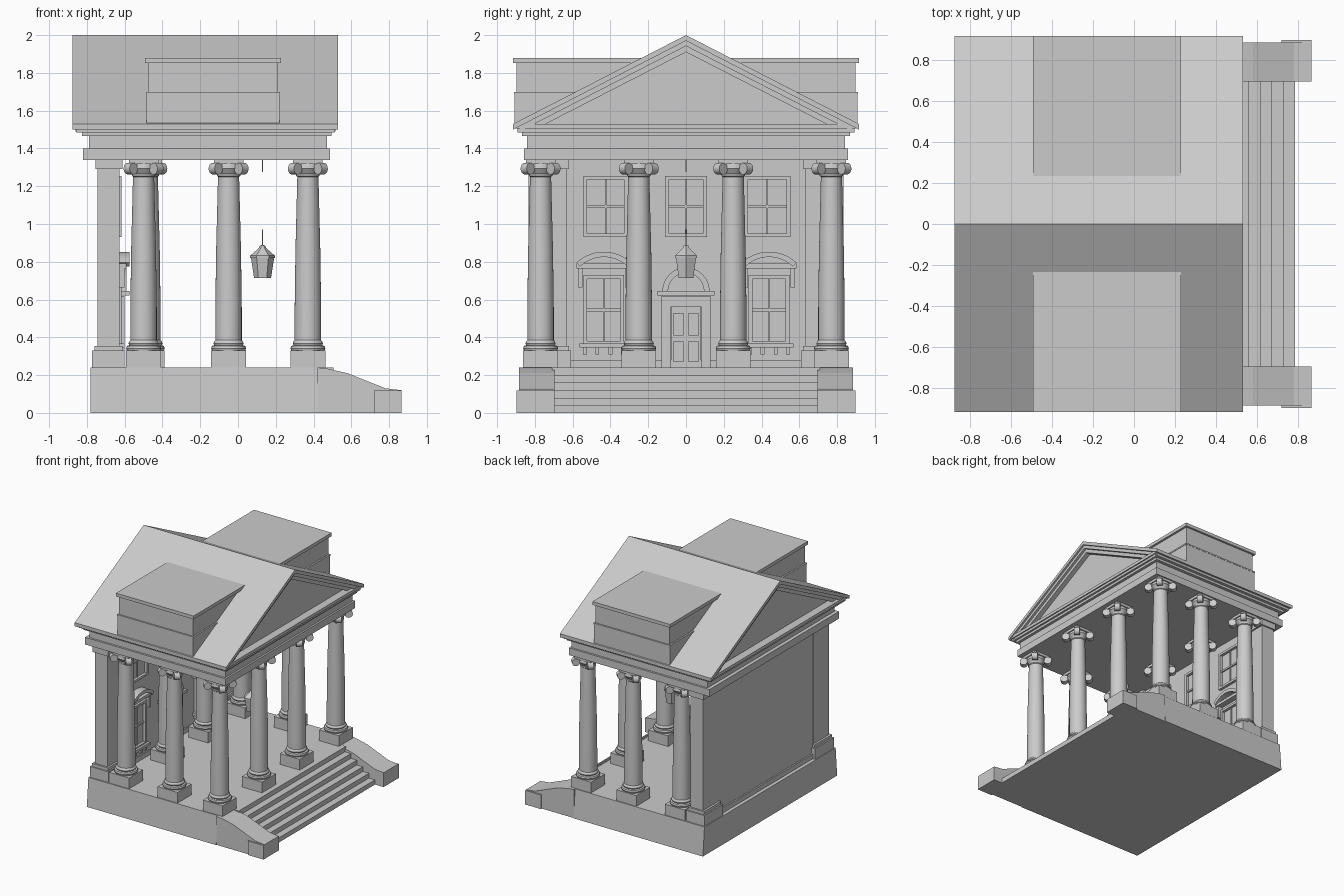
import bpy, bmesh
from math import sin, cos, pi, asin
from mathutils import Matrix, Vector

old = bpy.data.objects.get("Cube")
if old:
    bpy.data.objects.remove(old, do_unlink=True)

stone = bpy.data.materials.new("pale_grey_stone")
stone.use_nodes = True
GREY = (0.6, 0.6, 0.6, 1)
stone.diffuse_color = GREY
stone.node_tree.nodes["Principled BSDF"].inputs["Base Color"].default_value = GREY


def finish(name, bm, smooth=False):
    bmesh.ops.recalc_face_normals(bm, faces=bm.faces)
    mesh = bpy.data.meshes.new(name)
    bm.to_mesh(mesh)
    bm.free()
    mesh.materials.append(stone)
    ob = bpy.data.objects.new(name, mesh)
    bpy.context.collection.objects.link(ob)
    if smooth:
        bpy.ops.object.select_all(action='DESELECT')
        ob.select_set(True)
        bpy.context.view_layer.objects.active = ob
        bpy.ops.object.shade_smooth_by_angle(angle=0.6)
    return ob


def copy_at(ob, name, x, y):
    dup = bpy.data.objects.new(name, ob.data)
    dup.location = (x, y, 0)
    bpy.context.collection.objects.link(dup)


def extrude(name, pts, vec):
    """Extrude a planar outline along a vector."""
    bm = bmesh.new()
    face = bm.faces.new([bm.verts.new(p) for p in pts])
    new = bmesh.ops.extrude_face_region(bm, geom=[face])["geom"]
    bmesh.ops.translate(bm, verts=[v for v in new if isinstance(v, bmesh.types.BMVert)], vec=vec)
    if not face.is_valid or len(bm.faces) < len(pts) + 2:
        bm.faces.new([v for v in bm.verts][:len(pts)])
    return finish(name, bm)


def prism_x(name, yz, x0, x1):
    return extrude(name, [(x0, y, z) for y, z in yz], (x1 - x0, 0, 0))


def prism_y(name, xz, y0, y1):
    return extrude(name, [(x, y0, z) for x, z in xz], (0, y1 - y0, 0))


def box(name, x0, x1, y0, y1, z0, z1):
    return prism_x(name, [(y0, z0), (y1, z0), (y1, z1), (y0, z1)], x0, x1)


def lathe(name, profile, x=0, y=0, sides=32, smooth=True):
    bm = bmesh.new()
    verts = [bm.verts.new((r, 0, z)) for r, z in profile]
    edges = [bm.edges.new(e) for e in zip(verts, verts[1:])]
    bmesh.ops.spin(bm, geom=verts + edges, cent=(0, 0, 0), axis=(0, 0, 1),
                   angle=2 * pi, steps=sides)
    bmesh.ops.remove_doubles(bm, verts=bm.verts, dist=0.0005)
    bmesh.ops.translate(bm, verts=bm.verts, vec=(x, y, 0))
    return finish(name, bm, smooth)


def arch(name, yc, zc, r, t, half, x0, x1, n=16):
    """Curved band, half angle measured from straight up."""
    angles = [-half + 2 * half * i / n for i in range(n + 1)]
    outer = [(yc + r * sin(a), zc + r * cos(a)) for a in angles]
    inner = [(yc + (r - t) * sin(a), zc + (r - t) * cos(a)) for a in reversed(angles)]
    return prism_x(name, outer + inner, x0, x1)


# Platform, stairs and sloping cheek walls
TOP = 0.24
prism_x("platform", [(-.89, 0), (.89, 0), (.87, TOP), (-.87, TOP)], -.78, .42)
STEPS, RUN, RISE = 6, .056, TOP / 6
stair = [(.4, 0), (.4, TOP)]
for i in range(STEPS):
    x = .505 + i * RUN
    stair += [(x, TOP - i * RISE), (x, TOP - (i + 1) * RISE)]
prism_y("stairs", stair, -.71, .71)
slope = [(.42, 0), (.42, TOP), (.47, .235), (.58, .21), (.78, .13), (.865, .12), (.865, 0)]
for s, side in ((1, "left"), (-1, "right")):
    cheek = prism_y("cheek_wall_" + side, slope, s * .695, s * .885)
    prism_y("cheek_foot_" + side, [(.72, 0), (.72, .118), (.865, .118), (.865, 0)], s * .705, s * .897)

# Columns: plinth, turned shaft, four diagonal scrolls and abacus
shaft = lathe("column_shaft", [(0, .33), (.088, .33), (.092, .342), (.088, .354), (.076, .358),
                               (.08, .368), (.076, .378), (.07, .385), (.07, .55), (.066, .85),
                               (.056, 1.25), (.062, 1.255), (.062, 1.265), (.057, 1.268),
                               (.075, 1.295), (.07, 1.32), (0, 1.32)])
plinth = box("column_plinth", -.092, .092, -.092, .092, TOP, .33)
abacus = box("column_abacus", -.078, .078, -.078, .078, 1.318, 1.342)
bm = bmesh.new()
for k in range(4):
    turn = Matrix.Rotation(pi / 4 + k * pi / 2, 4, 'Z')
    place = turn @ Matrix.Translation((.096, 0, 1.293)) @ Matrix.Rotation(pi / 2, 4, 'X')
    bmesh.ops.create_cone(bm, cap_ends=True, segments=16, radius1=.031, radius2=.031,
                          depth=.045, matrix=place)
    bmesh.ops.create_cube(bm, size=1, matrix=turn @ Matrix.Translation((.055, 0, 1.308))
                          @ Matrix.Diagonal((.09, .036, .024, 1)))
scrolls = finish("column_scrolls", bm, True)
spots = [(.37, -.77), (.37, -.25), (.37, .25), (.37, .77), (-.05, -.77), (-.05, .77),
         (-.5, -.77), (-.5, .77), (-.48, -.25), (-.48, .25)]
for part in (shaft, plinth, abacus, scrolls):
    for i, (x, y) in enumerate(spots[1:]):
        copy_at(part, "%s_%d" % (part.name, i + 2), x, y)
    part.location = (spots[0][0], spots[0][1], 0)

# Rear wall with corner piers
box("rear_wall", -.738, -.64, -.82, .82, TOP, 1.345)
box("rear_wall_base", -.75, -.63, -.8, .8, TOP, .28)
for s, side in ((1, "left"), (-1, "right")):
    box("pier_" + side, -.743, -.627, s * .63, s * .835, .33, 1.345)
    box("pier_plinth_" + side, -.772, -.6, s * .61, s * .86, TOP, .33)
    box("pier_base_" + side, -.76, -.612, s * .62, s * .85, .33, .355)
    box("pier_capital_" + side, -.755, -.612, s * .62, s * .848, 1.29, 1.345)

# Entablature
box("architrave", -.82, .487, -.858, .858, 1.34, 1.4)
box("frieze", -.79, .472, -.842, .842, 1.4, 1.47)
box("cornice_lower", -.825, .495, -.868, .868, 1.465, 1.485)
box("cornice_upper", -.855, .512, -.893, .893, 1.485, 1.51)
box("cornice_top", -.868, .522, -.905, .905, 1.505, 1.53)


# Gable roof, raking mouldings and recessed tympanum
def rake(name, w, z_eave, z_peak, t, x0, x1):
    prism_x(name, [(w, z_eave), (0, z_peak), (-w, z_eave), (-w, z_eave - t),
                   (0, z_peak - t), (w, z_eave - t)], x0, x1)


rake("roof_slab", .915, 1.53, 2.0, .03, -.875, .53)
rake("raking_moulding_outer", .88, 1.52, 1.972, .03, -.86, .515)
rake("raking_moulding_inner", .83, 1.52, 1.945, .035, -.84, .495)
prism_x("tympanum", [(-.85, 1.515), (.85, 1.515), (0, 1.95)], -.8, .455)

# Attic blocks set into both roof slopes
for s, side in ((1, "left"), (-1, "right")):
    box("attic_lower_" + side, -.485, .22, s * .2, s * .908, 1.525, 1.69)
    box("attic_upper_" + side, -.475, .21, s * .2, s * .898, 1.69, 1.855)
    box("attic_band_" + side, -.488, .223, s * .2, s * .91, 1.688, 1.7)
    box("attic_cap_" + side, -.492, .228, s * .2, s * .915, 1.852, 1.88)

# Windows on the inner face of the rear wall
FACE = -.642


def window(name, y, half, z0, z1, t=.02):
    for s in (-1, 1):
        box(name + "_jamb", FACE, FACE + .025, y + s * half, y + s * (half - t), z0, z1)
    for za in (z0, z1 - t):
        box(name + "_rail", FACE, FACE + .025, y - half, y + half, za, za + t)
    zm = (z0 + z1) / 2
    box(name + "_cross_bar", FACE, FACE + .014, y - half, y + half, zm - .007, zm + .007)
    box(name + "_upright_bar", FACE, FACE + .01, y - .004, y + .004, z0, z1)


for y, half in ((-.425, .118), (0, .11), (.43, .122)):
    window("upper_window", y, half, .93, 1.255)
for y in (-.435, .44):
    window("lower_window", y, .108, .36, .73)
    box("window_sill", FACE, -.6, y - .13, y + .13, .345, .368)
    for k in (-.1, -.035, .035, .1):
        box("sill_bracket", FACE, -.615, y + k - .01, y + k + .01, .31, .346)
    box("window_lintel", FACE, -.59, y - .145, y + .145, .765, .79)
    radius = .21
    arch("window_hood", y, .853 - radius, radius, .028, asin(.145 / radius), FACE, -.575)
    for s in (-1, 1):
        box("hood_console", FACE, -.6, y + s * .112, y + s * .138, .665, .768)

# Doorway with fanlight
for s in (-1, 1):
    box("door_pilaster", FACE, -.6, s * .082, s * .13, TOP, .62)
box("door_header", FACE, -.605, -.13, .13, .56, .62)
box("door_cornice", FACE, -.575, -.15, .15, .622, .645)
box("door_leaf", FACE, -.63, -.08, .08, TOP, .56)
for z0, z1 in ((.27, .38), (.41, .53)):
    for s in (-1, 1):
        box("door_panel", FACE, -.622, s * .012, s * .065, z0, z1)
arch("fanlight_arch", 0, .645, .125, .03, pi / 2, FACE, -.59)

# Hanging lantern
LX = .13
lathe("lantern_body", [(0, .715), (.045, .715), (.062, .825), (0, .825)], LX, 0, 6, False)
lathe("lantern_cap", [(0, .82), (.066, .82), (.066, .832), (.02, .872), (.014, .885), (0, .89)],
      LX, 0, 6, False)
lathe("lantern_rod", [(0, .88), (.003, .88), (.003, .97), (0, .97)], LX, 0, 8)
lathe("ceiling_rod", [(0, 1.275), (.003, 1.275), (.003, 1.345), (0, 1.345)], LX, 0, 8)
